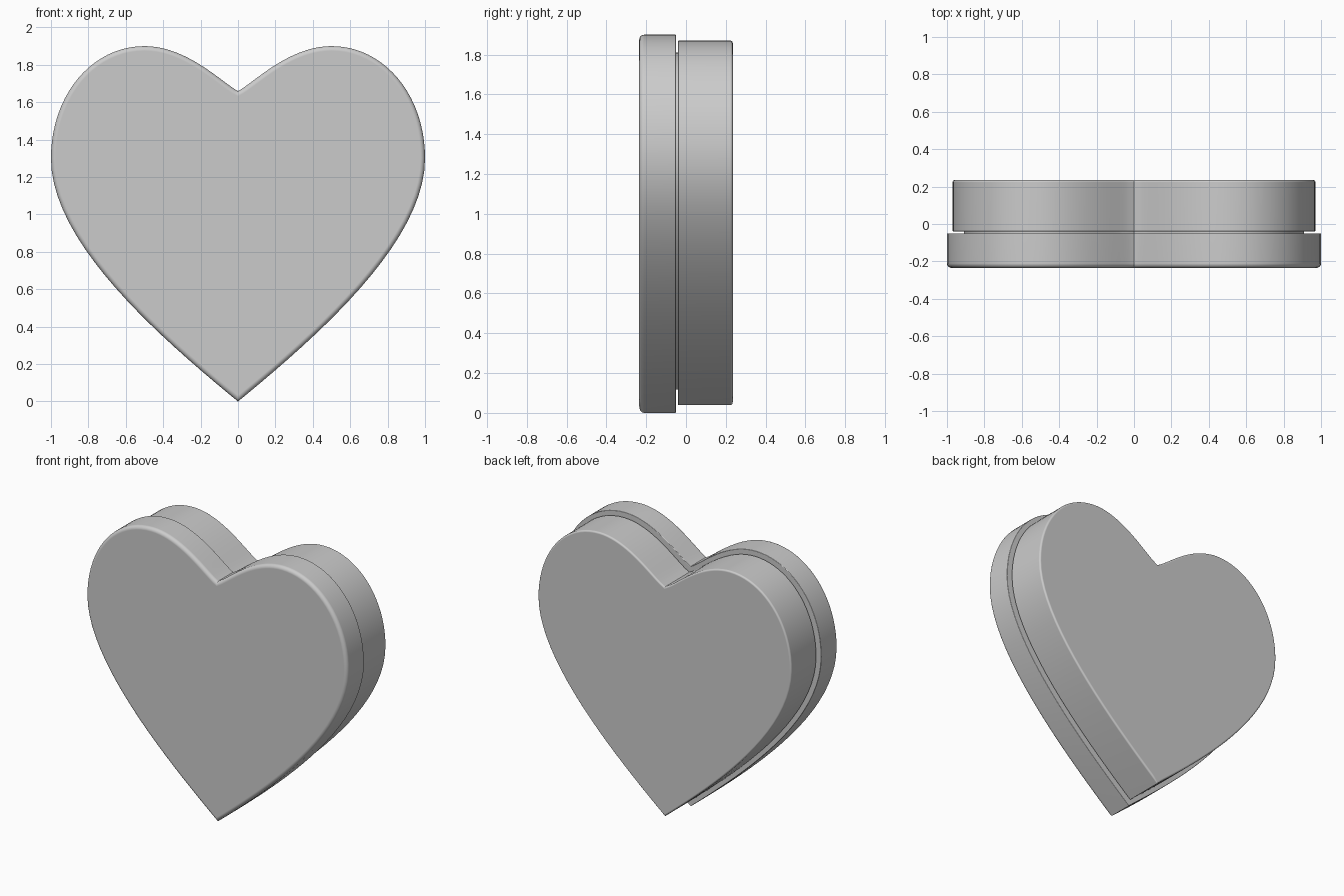
import bpy, bmesh, math
from mathutils import Vector

if "Cube" in bpy.data.objects:
    bpy.data.objects.remove(bpy.data.objects["Cube"])

# Right half of the heart outline: bezier spans (x, z) from tip to notch
SPANS = [
    ((0, 0), (0.42, 0.345), (1, 0.85), (1, 1.30)),
    ((1, 1.30), (1, 1.64), (0.78, 1.90), (0.5, 1.90)),
    ((0.5, 1.90), (0.27, 1.90), (0.08, 1.70), (0, 1.66)),
]
STEPS = 20


def heart_outline():
    half = [Vector((0, 0))]
    for span in SPANS:
        a, b, c, d = (Vector(p) for p in span)
        for i in range(1, STEPS + 1):
            t = i / STEPS
            s = 1 - t
            half.append(a * s**3 + b * 3 * s * s * t + c * 3 * s * t * t + d * t**3)
    return half + [Vector((-p.x, p.y)) for p in half[-2:0:-1]]


def inset(points, dist):
    """Move a counter-clockwise outline inward by an even distance."""
    out = []
    for i, p in enumerate(points):
        d0 = (p - points[i - 1]).normalized()
        d1 = (points[(i + 1) % len(points)] - p).normalized()
        n0, n1 = Vector((-d0.y, d0.x)), Vector((-d1.y, d1.x))
        m = (n0 + n1).normalized()
        out.append(p + m * dist / m.dot(n0))
    return out


def heart_slab(name, margin, y0, y1, r0, r1):
    """Heart-shaped slab with rounded front (r0) and back (r1) edges."""
    steps = 5
    angles = [i / steps * math.pi / 2 for i in range(steps + 1)]
    rings = [(r0 * (1 - math.sin(a)), y0 + r0 * (1 - math.cos(a))) for a in angles]
    rings += [(r1 * (1 - math.cos(a)), y1 - r1 * (1 - math.sin(a))) for a in angles]
    outline = heart_outline()
    bm = bmesh.new()
    loops = [[bm.verts.new((p.x, y, p.y)) for p in inset(outline, margin + d)]
             for d, y in rings]
    n = len(outline)
    for a, b in zip(loops, loops[1:]):
        for i in range(n):
            j = (i + 1) % n
            bm.faces.new((a[i], a[j], b[j], b[i]))
    bm.faces.new(loops[0])
    bm.faces.new(loops[-1])
    bmesh.ops.recalc_face_normals(bm, faces=bm.faces)
    mesh = bpy.data.meshes.new(name)
    bm.to_mesh(mesh)
    bm.free()
    obj = bpy.data.objects.new(name, mesh)
    bpy.context.collection.objects.link(obj)
    bpy.ops.object.select_all(action='DESELECT')
    obj.select_set(True)
    bpy.context.view_layer.objects.active = obj
    bpy.ops.object.shade_smooth_by_angle(angle=math.radians(40))
    mod = obj.modifiers.new("flat_caps", 'WEIGHTED_NORMAL')
    mod.keep_sharp = True
    return obj


# Front lid, slightly larger than the box body
heart_slab("lid", 0.0, -0.235, -0.05, 0.025, 0.004)
# Box body behind it
heart_slab("box_body", 0.03, -0.04, 0.235, 0.004, 0.012)
# Inner lip seen in the narrow gap
heart_slab("inner_lip", 0.09, -0.08, 0.0, 0.002, 0.002)
